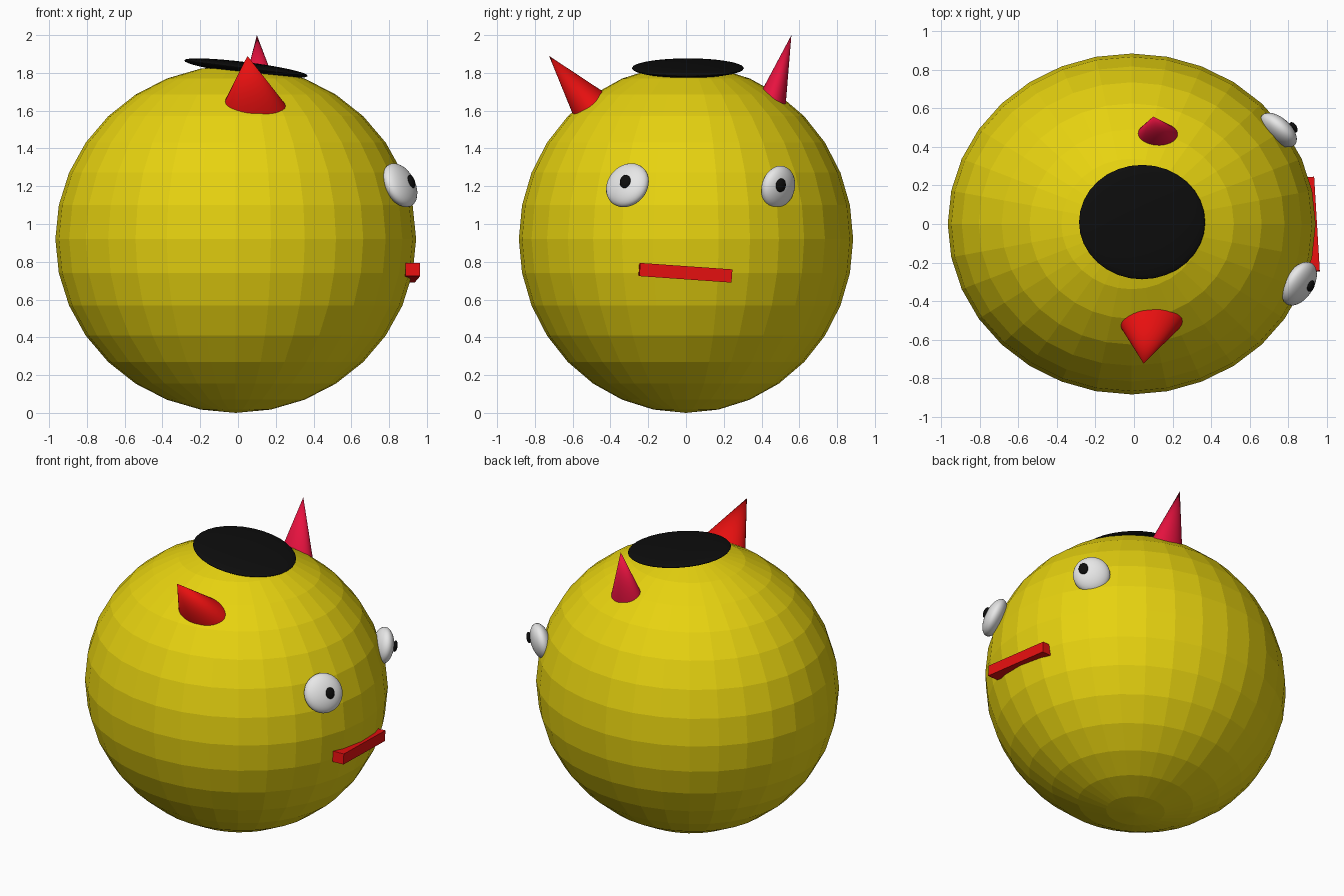
import bpy
from mathutils import Vector, Matrix

if "Cube" in bpy.data.objects:
    bpy.data.objects.remove(bpy.data.objects["Cube"])


def material(name, rgb):
    m = bpy.data.materials.new(name)
    m.diffuse_color = (*rgb, 1)
    m.use_nodes = True
    m.node_tree.nodes["Principled BSDF"].inputs["Base Color"].default_value = m.diffuse_color
    return m


YELLOW = material("yellow", (0.8, 0.65, 0.005))
RED = material("red", (0.8, 0.005, 0.005))
PINK = material("crimson", (0.8, 0.006, 0.05))
WHITE = material("white", (0.8, 0.8, 0.8))
BLACK = material("black", (0.004, 0.004, 0.004))


def finish(name, mat, smooth=True):
    ob = bpy.context.object
    ob.name = name
    ob.data.materials.append(mat)
    if smooth:
        bpy.ops.object.shade_smooth_by_angle()
    return ob


def frame(normal, side=(0, 0, 1)):
    """Rotation whose z axis is normal and whose x axis lies close to side."""
    z = Vector(normal).normalized()
    x = Vector(side)
    x = (x - z * x.dot(z)).normalized()
    return Matrix((x, z.cross(x), z)).transposed().to_euler()


def ellipsoid(name, loc, radii, rot, mat, smooth=True):
    bpy.ops.mesh.primitive_uv_sphere_add(segments=32, ring_count=16, radius=1,
                                         location=loc, rotation=rot)
    bpy.context.object.scale = radii
    return finish(name, mat, smooth)


def horn(name, tip, base, rx, ry, mat):
    """Oval cone, carried on a little below the body surface."""
    tip, base = Vector(tip), Vector(base)
    axis = (tip - base) * 1.15
    bpy.ops.mesh.primitive_cone_add(vertices=32, radius1=1, radius2=0, depth=1,
                                    location=tip - axis / 2,
                                    rotation=frame(axis, (1, 0, 0)))
    bpy.context.object.scale = (rx * 1.15, ry * 1.15, axis.length)
    finish(name, mat)


# Faceted round body
ellipsoid("body", (-0.012, 0, 0.92), (0.955, 0.885, 0.92), (0, 0, 0), YELLOW, False)

# Tilted flat cap
ellipsoid("cap", (0.042, 0.01, 1.825), (0.33, 0.297, 0.032), (0, 0.125, 0), BLACK)

# Horns
horn("front_horn", (0.05, -0.725, 1.89), (0.077, -0.52, 1.64), 0.155, 0.10, RED)
horn("back_horn", (0.10, 0.558, 2.0), (0.118, 0.464, 1.68), 0.102, 0.069, PINK)

# Eyes with pupils: name, centre, radius, outward direction, pupil centre
eyes = [
    ("front", (0.858, -0.31, 1.205), 0.125, (0.78, -0.48, 0.42), (0.918, -0.322, 1.225)),
    ("back", (0.75, 0.488, 1.195), 0.115, (0.65, 0.73, -0.2), (0.828, 0.502, 1.205)),
]
for side, centre, r, out, pupil in eyes:
    ellipsoid(side + "_eye", centre, (r, r, 0.06), frame(out), WHITE)
    ellipsoid(side + "_pupil", pupil, (0.036, 0.03, 0.016),
              frame(Vector(out) + Vector((0.5, 0, 0))), BLACK)

# Slanted bar mouth
bpy.ops.mesh.primitive_cube_add(size=1, location=(0.911, -0.003, 0.742),
                                rotation=frame((-0.06, 1, -0.07), (1, 0, 0)))
bpy.context.object.scale = (0.078, 0.07, 0.49)
finish("mouth", RED, False)
